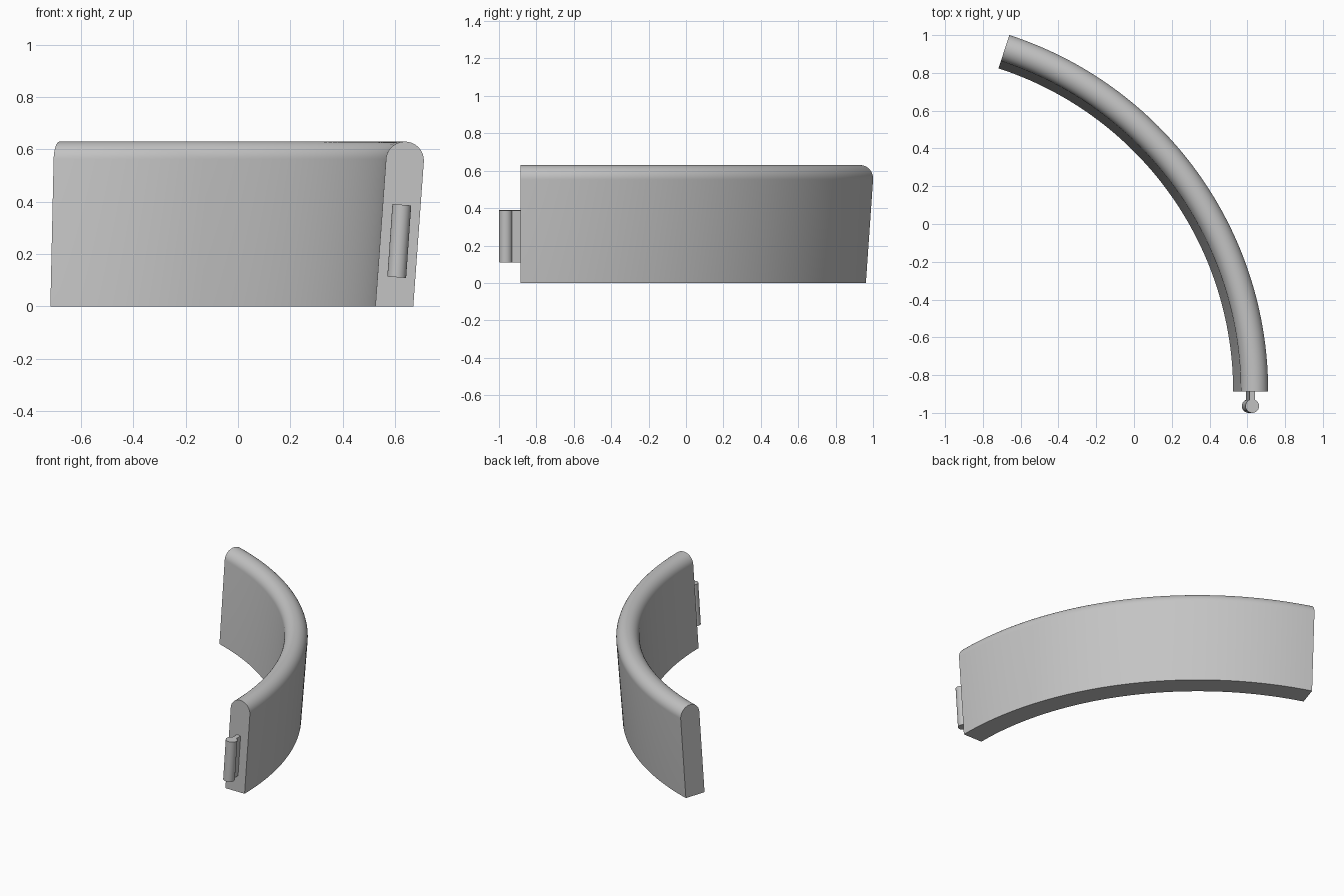
import bpy, bmesh, math
from mathutils import Matrix, Vector

if "Cube" in bpy.data.objects:
    bpy.data.objects.remove(bpy.data.objects["Cube"], do_unlink=True)

CENTRE = Vector((-1.273, -0.886, 0))   # centre of the arc
SWEEP = math.radians(72)
LEAN = math.atan(0.07)                 # the wall leans outward
HALF = 0.0725                          # half wall thickness

grey = bpy.data.materials.new("plain grey")
grey.use_nodes = True
colour = (0.55, 0.55, 0.55, 1)
grey.diffuse_color = colour
grey.node_tree.nodes["Principled BSDF"].inputs["Base Color"].default_value = colour


def finish(name, bm):
    bmesh.ops.recalc_face_normals(bm, faces=bm.faces)
    mesh = bpy.data.meshes.new(name)
    bm.to_mesh(mesh)
    bm.free()
    mesh.materials.append(grey)
    ob = bpy.data.objects.new(name, mesh)
    bpy.context.collection.objects.link(ob)
    return ob


def smooth(ob):
    bpy.ops.object.select_all(action='DESELECT')
    ob.select_set(True)
    bpy.context.view_layer.objects.active = ob
    bpy.ops.object.shade_smooth_by_angle(angle=math.radians(30))


def leaning_cylinder(name, radius, height, location):
    bm = bmesh.new()
    place = Matrix.Translation(location) @ Matrix.Rotation(LEAN, 4, 'Y')
    bmesh.ops.create_cone(bm, cap_ends=True, segments=40, radius1=radius,
                          radius2=radius, depth=height, matrix=place)
    return finish(name, bm)


# Curved wall: leaning profile with a rounded top, swept around the arc
bm = bmesh.new()
outline = [(0.525, 0), (0.67, 0)]
for i in range(25):
    a = math.pi * i / 24 - LEAN
    outline.append((0.638 + HALF * math.cos(a), 0.5575 + HALF * math.sin(a)))
profile = bm.faces.new([bm.verts.new((x, CENTRE.y, z)) for x, z in outline])
start = bmesh.ops.duplicate(bm, geom=[profile])["geom"]
bmesh.ops.spin(bm, geom=start, cent=CENTRE, axis=(0, 0, 1), angle=SWEEP,
               steps=64, use_duplicate=False)
bmesh.ops.remove_doubles(bm, verts=bm.verts, dist=0.0001)
wall = finish("curved_wall", bm)

# Socket hole in the underside at the far end
cutter = leaning_cylinder("socket_cutter", 0.042, 0.8, (0.5975, CENTRE.y - 0.075, 0))
turn = (Matrix.Translation(CENTRE) @ Matrix.Rotation(SWEEP, 4, 'Z')
        @ Matrix.Translation(-CENTRE))
inward = Matrix.Translation((0, 0.15, 0))
cutter.data.transform(turn @ inward)
cutter.hide_render = True
cut = wall.modifiers.new("socket", 'BOOLEAN')
cut.operation = 'DIFFERENCE'
cut.solver = 'EXACT'
cut.object = cutter
bpy.ops.object.select_all(action='DESELECT')
wall.select_set(True)
bpy.context.view_layer.objects.active = wall
bpy.ops.object.modifier_apply(modifier=cut.name)
bpy.data.objects.remove(cutter, do_unlink=True)
smooth(wall)

# Connector peg on the front end
peg = leaning_cylinder("connector_peg", 0.036, 0.278, (0.6165, -0.964, 0.25))
smooth(peg)

# Thin neck joining the peg to the wall
bm = bmesh.new()
place = (Matrix.Translation((0.6165, -0.915, 0.25)) @ Matrix.Rotation(LEAN, 4, 'Y')
         @ Matrix.Diagonal((0.028, 0.07, 0.278, 1)))
bmesh.ops.create_cube(bm, size=1, matrix=place)
finish("connector_neck", bm)
